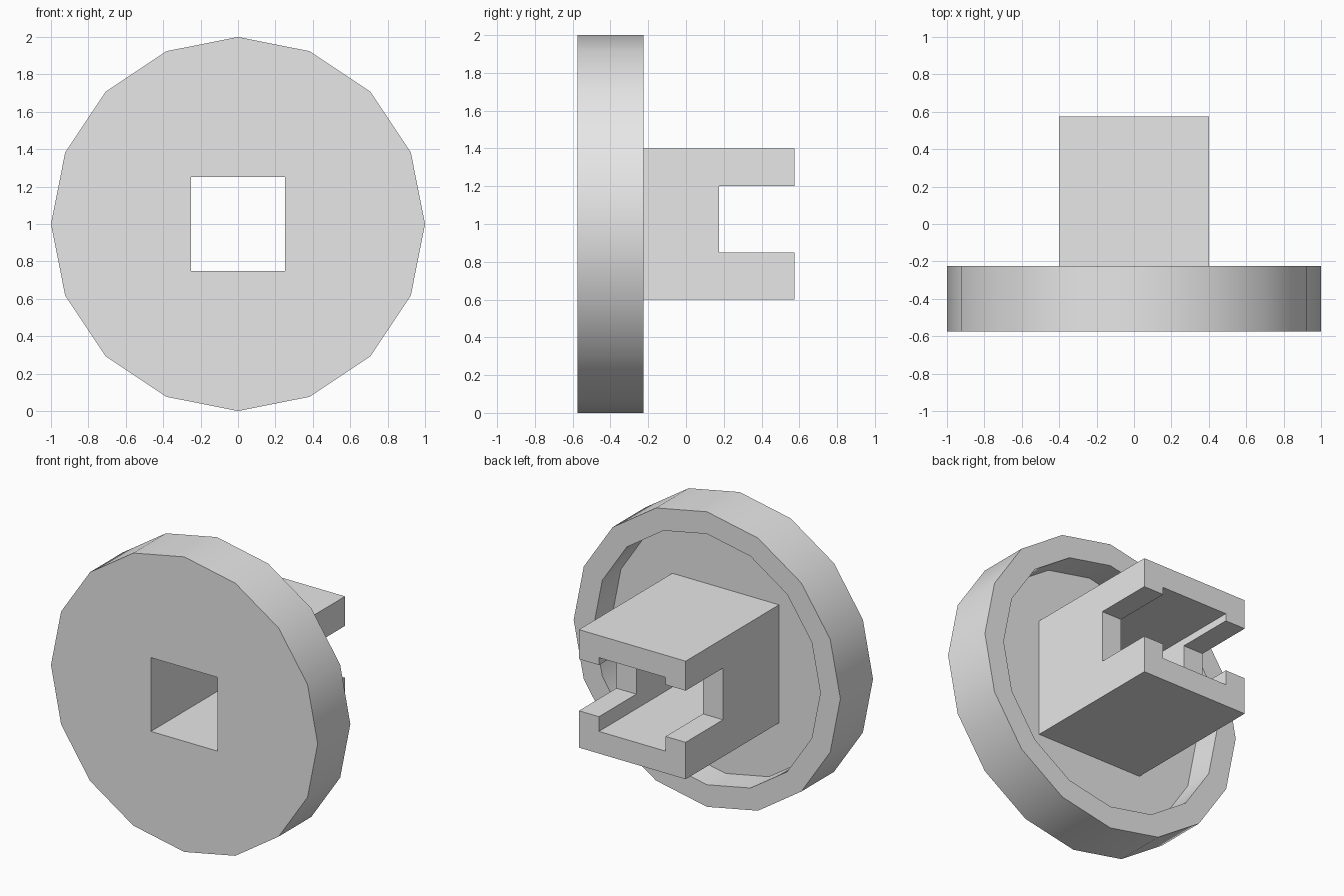
import bpy
import math
from mathutils import Matrix

cube = bpy.data.objects.get("Cube")
if cube:
    bpy.data.objects.remove(cube, do_unlink=True)

# One plain grey for every part
grey = bpy.data.materials.new("light grey")
grey.use_nodes = True
grey.diffuse_color = (0.8, 0.8, 0.8, 1)
grey.node_tree.nodes["Principled BSDF"].inputs["Base Color"].default_value = (0.8, 0.8, 0.8, 1)

FRONT, FLOOR, RIM, TIP = -0.575, -0.425, -0.225, 0.575
MARGIN = 0.1


def finish(name):
    obj = bpy.context.object
    obj.name = name
    obj.data.materials.append(grey)
    return obj


def disc(name, radius, y0, y1):
    """Sixteen-sided disc whose axis runs along y."""
    bpy.ops.mesh.primitive_cylinder_add(
        vertices=16, radius=radius, depth=y1 - y0,
        location=(0, (y0 + y1) / 2, 1), rotation=(math.pi / 2, 0, 0))
    bpy.ops.object.transform_apply(location=False, rotation=True, scale=False)
    return finish(name)


def box(name, half_x, y0, y1, z0, z1):
    bpy.ops.mesh.primitive_cube_add(size=1, location=(0, (y0 + y1) / 2, (z0 + z1) / 2))
    obj = finish(name)
    obj.data.transform(Matrix.Diagonal((2 * half_x, y1 - y0, z1 - z0, 1)))
    return obj


def cut(target, cutter):
    """Subtract a helper solid from a part, then discard the helper."""
    cutter.hide_render = True
    mod = target.modifiers.new("cut", 'BOOLEAN')
    mod.operation = 'DIFFERENCE'
    mod.solver = 'EXACT'
    mod.object = cutter
    bpy.ops.object.select_all(action='DESELECT')
    target.select_set(True)
    bpy.context.view_layer.objects.active = target
    bpy.ops.object.modifier_apply(modifier=mod.name)
    bpy.data.objects.remove(cutter, do_unlink=True)


def bore():
    """Square hole running the full depth."""
    return box("bore_cutter", 0.25, FRONT - MARGIN, TIP + MARGIN, 0.75, 1.25)


# Round head, hollowed at the back
head = disc("round_head", 1.0, FRONT, RIM)
cut(head, disc("recess_cutter", 0.85, FLOOR, RIM + MARGIN))
cut(head, bore())

# Square shaft with a slot across its end
shaft = box("square_shaft", 0.4, FLOOR, TIP, 0.6, 1.4)
cut(shaft, box("slot_cutter", 0.4 + MARGIN, 0.175, TIP + MARGIN, 0.85, 1.2))
cut(shaft, bore())

# Smooth the round walls and keep the corners crisp
bpy.ops.object.select_all(action='DESELECT')
for part in (head, shaft):
    part.select_set(True)
bpy.context.view_layer.objects.active = head
bpy.ops.object.shade_smooth_by_angle(angle=math.radians(30))
